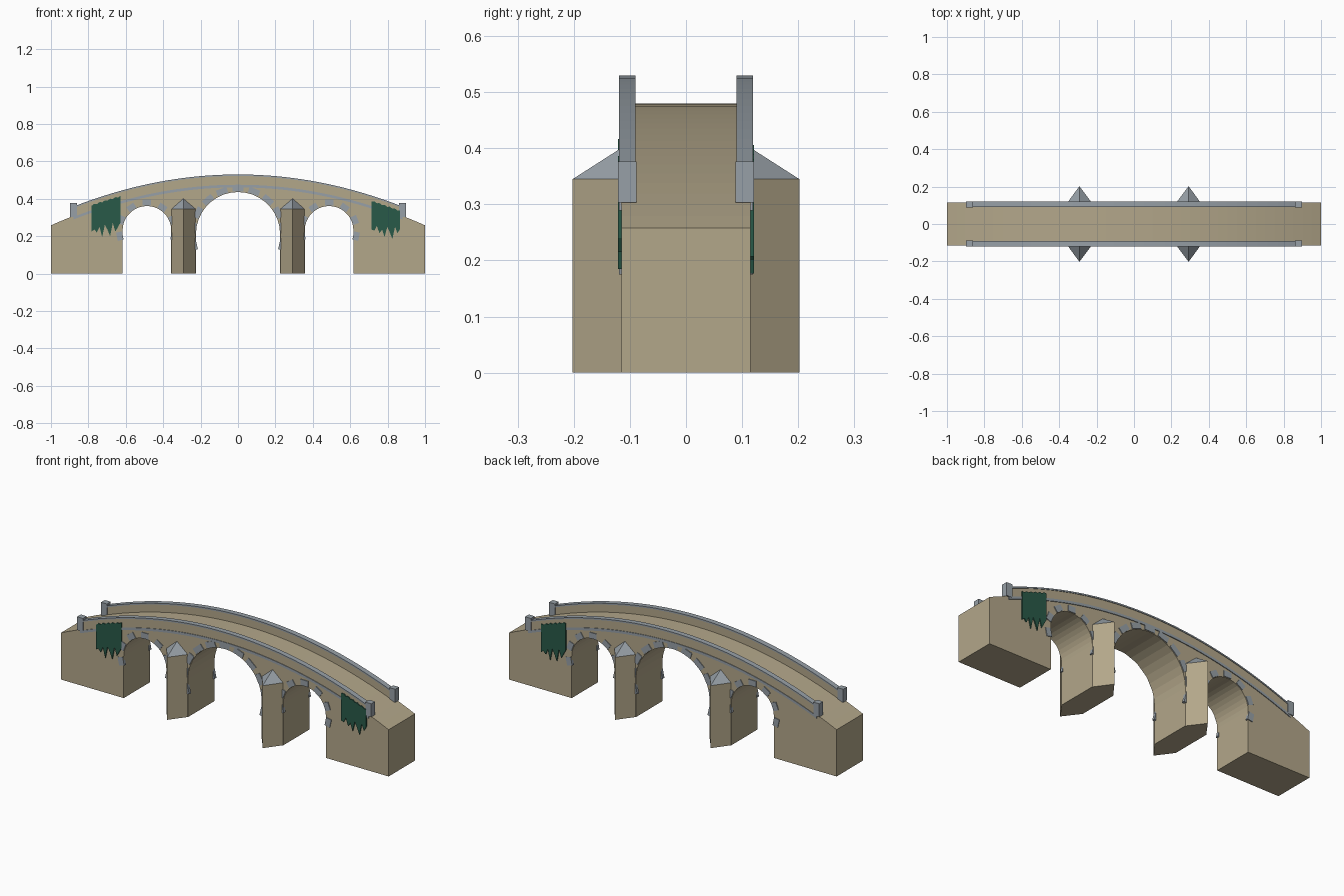
import bpy, bmesh, math
from mathutils import Vector

cube = bpy.data.objects.get("Cube")
if cube:
    bpy.data.objects.remove(cube)


def material(name, rgb):
    m = bpy.data.materials.new(name)
    m.use_nodes = True
    m.diffuse_color = (*rgb, 1)
    m.node_tree.nodes["Principled BSDF"].inputs["Base Color"].default_value = (*rgb, 1)
    return m


sandstone = material("sandstone", (0.45, 0.385, 0.255))
grey_stone = material("grey stone", (0.31, 0.35, 0.385))
ivy_green = material("ivy green", (0.022, 0.10, 0.065))


def finish(name, bm, mat):
    bmesh.ops.recalc_face_normals(bm, faces=bm.faces)
    mesh = bpy.data.meshes.new(name)
    bm.to_mesh(mesh)
    bm.free()
    mesh.materials.append(mat)
    ob = bpy.data.objects.new(name, mesh)
    bpy.context.collection.objects.link(ob)
    return ob


def add_prism(bm, outline, y0, y1):
    """Extrude an x-z outline from y0 to y1."""
    face = bm.faces.new([bm.verts.new((x, y0, z)) for x, z in outline])
    new = bmesh.ops.extrude_face_region(bm, geom=[face])["geom"]
    verts = [g for g in new if isinstance(g, bmesh.types.BMVert)]
    bmesh.ops.translate(bm, verts=verts, vec=(0, y1 - y0, 0))


def prism(name, outline, y0, y1, mat):
    bm = bmesh.new()
    add_prism(bm, outline, y0, y1)
    return finish(name, bm, mat)


HALF_WIDTH = 0.115
RAIL_END = 0.88
# Each arch: centre x, spring height, radius, stones each side of crown,
# lowest stone angle, stone length
ARCHES = [(-0.487, 0.231, 0.13, 3, -12, 0.045),
          (0, 0.211, 0.225, 5, -13, 0.06),
          (0.487, 0.231, 0.13, 3, -12, 0.045)]


def deck(x):
    return 0.48 - 0.222 * x * x


def spread(a, b, n):
    return [a + (b - a) * i / n for i in range(n + 1)]


def band(low, high, end):
    """Strip that follows the deck curve between two height offsets."""
    xs = spread(-end, end, 32)
    return [(x, deck(x) + low) for x in xs] + [(x, deck(x) + high) for x in reversed(xs)]


# Bridge body: humped deck above three arched openings
body = [(x, deck(x)) for x in spread(1, -1, 40)] + [(-1, 0)]
for cx, cz, r, *_ in ARCHES:
    body.append((cx - r, 0))
    for a in spread(math.pi, 0, 18):
        body.append((cx + r * math.cos(a), cz + r * math.sin(a)))
    body.append((cx + r, 0))
body.append((1, 0))
prism("bridge_body", body, -HALF_WIDTH, HALF_WIDTH, sandstone)


def cutwater(side, label, sx):
    """Pointed pier buttress with a sloping stone cap."""
    x0, x1, xm, top = sx * 0.225, sx * 0.357, sx * 0.292, 0.345
    wall, tip = side * (HALF_WIDTH - 0.002), side * 0.202
    corners = [(x0, wall), (x1, wall), (xm, tip)]
    bm = bmesh.new()
    face = bm.faces.new([bm.verts.new((x, y, 0)) for x, y in corners])
    new = bmesh.ops.extrude_face_region(bm, geom=[face])["geom"]
    bmesh.ops.translate(bm, verts=[g for g in new if isinstance(g, bmesh.types.BMVert)],
                        vec=(0, 0, top))
    finish("cutwater_" + label, bm, sandstone)
    bm = bmesh.new()
    base = [bm.verts.new((x, y, top)) for x, y in corners]
    peak = bm.verts.new((xm, wall, 0.402))
    bm.faces.new(base)
    for i in range(3):
        bm.faces.new((base[i], base[(i + 1) % 3], peak))
    finish("cutwater_cap_" + label, bm, grey_stone)


for side, face_name in ((-1, "front"), (1, "back")):
    # Parapet wall, coping and string course
    prism("parapet_" + face_name, band(-0.01, 0.043, RAIL_END),
          side * 0.092, side * 0.116, sandstone)
    prism("coping_" + face_name, band(0.042, 0.05, RAIL_END),
          side * 0.09, side * 0.119, grey_stone)
    prism("string_course_" + face_name, band(-0.019, -0.005, RAIL_END),
          side * 0.11, side * 0.119, grey_stone)

    # End posts and cutwaters
    for sx, end_name in ((-1, "right"), (1, "left")):
        label = face_name + "_" + end_name
        x0, x1 = sx * (RAIL_END - 0.018), sx * (RAIL_END + 0.018)
        prism("end_post_" + label, [(x0, 0.303), (x1, 0.303), (x1, 0.376), (x0, 0.376)],
              side * 0.088, side * 0.121, grey_stone)
        cutwater(side, label, sx)

    # Spaced arch stones set around each opening
    bm = bmesh.new()
    for cx, cz, r, count, low, length in ARCHES:
        for deg in spread(low, 180 - low, 2 * count):
            a = math.radians(deg)
            out = Vector((math.cos(a), math.sin(a)))
            along = Vector((-out.y, out.x)) * length / 2
            centre = Vector((cx, cz))
            near, far = centre + out * (r + 0.002), centre + out * (r + 0.034)
            add_prism(bm, [near - along, far - along, far + along, near + along],
                      side * 0.103, side * 0.119)
    finish("arch_stones_" + face_name, bm, grey_stone)


# Hanging ivy: top follows the deck, bottom is ragged
def ivy(name, x0, x1, tips, side):
    xs = spread(x0, x1, len(tips) - 1)
    top = [(x, deck(x) + 0.018 + 0.006 * (i % 2)) for i, x in enumerate(xs)]
    prism(name, top + list(zip(reversed(xs), reversed(tips))),
          side * 0.114, side * 0.1212, ivy_green)


ragged = [0.225, 0.235, 0.22, 0.25, 0.195, 0.26, 0.235, 0.2, 0.27, 0.225, 0.25, 0.275]
ivy("ivy_front_right", -0.783, -0.627, ragged, -1)
ivy("ivy_front_left", 0.715, 0.867,
    [0.235, 0.23, 0.255, 0.215, 0.235, 0.195, 0.25, 0.22, 0.185, 0.25, 0.215, 0.24], -1)
ivy("ivy_back_left", 0.65, 0.8, [z - 0.018 for z in reversed(ragged)], 1)
